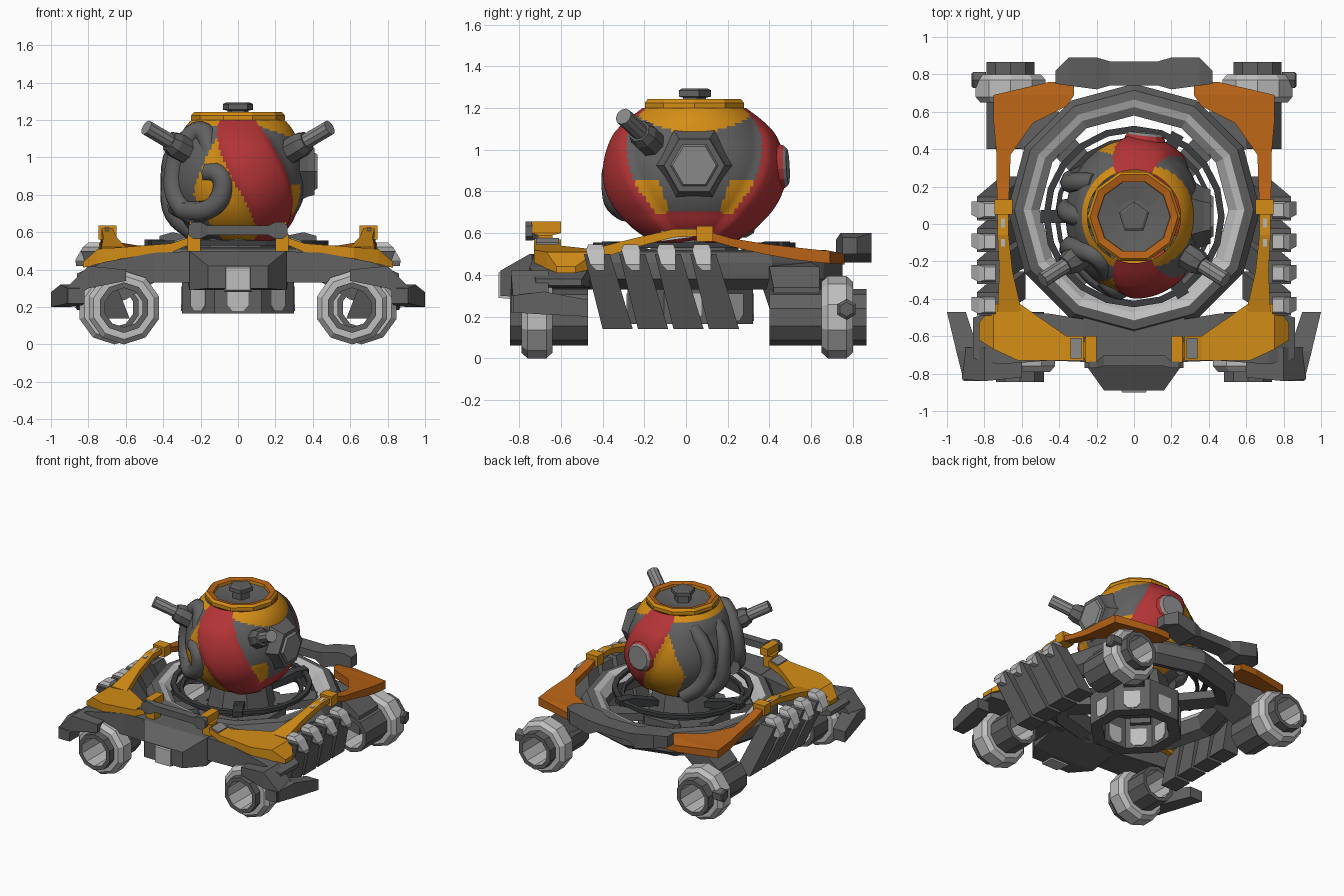
import bpy, bmesh, math
from mathutils import Vector, Matrix

if "Cube" in bpy.data.objects:
    bpy.data.objects.remove(bpy.data.objects["Cube"])

def mat(name, *rgb):
    m = bpy.data.materials.new(name)
    m.diffuse_color = (*rgb, 1)
    m.use_nodes = True
    m.node_tree.nodes["Principled BSDF"].inputs["Base Color"].default_value = m.diffuse_color
    return m

DARK = mat("dark grey", 0.12, 0.12, 0.12)
MID = mat("mid grey", 0.25, 0.25, 0.25)
LIGHT = mat("light grey", 0.52, 0.52, 0.52)
BLACK = mat("near black", 0.045, 0.048, 0.05)
YELLOW = mat("yellow", 0.66, 0.27, 0.008)
ORANGE = mat("orange", 0.48, 0.125, 0.008)
RED = mat("red", 0.45, 0.034, 0.037)
CY = 0.04  # y of the pod axis

def finish(name, bm, mats):
    bmesh.ops.remove_doubles(bm, verts=bm.verts, dist=1e-5)
    bmesh.ops.recalc_face_normals(bm, faces=bm.faces)
    me = bpy.data.meshes.new(name)
    bm.to_mesh(me)
    bm.free()
    for m in mats:
        me.materials.append(m)
    ob = bpy.data.objects.new(name, me)
    bpy.context.collection.objects.link(ob)
    return ob

def lathe(name, profile, n, mats, loc=(0, 0, 0), axis=(0, 0, 1), phase=0.0, closed=False, seg={}, warp=None):
    """Spin (radius, height) points round an axis; seg gives a material slot per profile segment."""
    bm = bmesh.new()
    m = Matrix.Translation(loc) @ Vector((0, 0, 1)).rotation_difference(Vector(axis)).to_matrix().to_4x4()
    rows = []
    for r, h in profile:
        row = []
        for k in range(n):
            a = phase + math.tau * k / n
            q = r + (warp(a, h) if warp and r > 0 else 0)
            row.append(bm.verts.new(m @ Vector((q * math.cos(a), q * math.sin(a), h))))
        rows.append(row)
    if closed:
        rows.append(rows[0])
    for i in range(len(rows) - 1):
        for k in range(n):
            j = (k + 1) % n
            f = bm.faces.new((rows[i][k], rows[i][j], rows[i + 1][j], rows[i + 1][k]))
            f.material_index = seg.get(i, 0)
    return finish(name, bm, mats)

def loft(name, axis, secs, m, sides=(1,), turn=0.0, loc=(0, 0, 0)):
    """Join rectangles (t, a0, a1, b0, b1) along an axis: 0 -> a=y b=z, 1 -> a=x b=z, 2 -> a=x b=y."""
    other = [i for i in range(3) if i != axis]
    for s in sides:
        bm = bmesh.new()
        rows = []
        for t, a0, a1, b0, b1 in secs:
            row = []
            for a, b in ((a0, b0), (a1, b0), (a1, b1), (a0, b1)):
                v = [0, 0, 0]
                v[axis], v[other[0]], v[other[1]] = t, a, b
                v[0] *= s
                row.append(bm.verts.new(Matrix.Rotation(turn, 3, 'Z') @ Vector(v) + Vector(loc)))
            rows.append(row)
        for p, q in zip(rows, rows[1:]):
            for k in range(4):
                bm.faces.new((p[k], p[(k + 1) % 4], q[(k + 1) % 4], q[k]))
        bm.faces.new(rows[0])
        bm.faces.new(rows[-1])
        finish(name, bm, [m])

def smooth(ob, angle=35):
    bpy.ops.object.select_all(action='DESELECT')
    ob.select_set(True)
    bpy.context.view_layer.objects.active = ob
    bpy.ops.object.shade_smooth_by_angle(angle=math.radians(angle))

def hose(name, pts, r, m):
    cu = bpy.data.curves.new(name, 'CURVE')
    cu.dimensions = '3D'
    cu.bevel_depth, cu.bevel_resolution, cu.use_fill_caps, cu.resolution_u = r, 2, True, 4
    sp = cu.splines.new('BEZIER')
    sp.bezier_points.add(len(pts) - 1)
    for bp, p in zip(sp.bezier_points, pts):
        bp.co = p
        bp.handle_left_type = bp.handle_right_type = 'AUTO'
    ob = bpy.data.objects.new(name, cu)
    bpy.context.collection.objects.link(ob)
    bpy.ops.object.select_all(action='DESELECT')
    ob.select_set(True)
    bpy.context.view_layer.objects.active = ob
    bpy.ops.object.convert(target='MESH')
    ob = bpy.context.object
    ob.data.materials.clear()
    ob.data.materials.append(m)
    smooth(ob, 50)

BOTH = (1, -1)

# round pod: slightly flattened sideways, raised helical red bands with yellow and grey between
def band(z):
    return 42 + 48 * max(0, min(1, (z - 0.58) / 0.6)) ** 0.75

def shape(a, z):
    d = abs((math.degrees(a) + 180) % 360 - 180)
    ridge = max(0, min(1, (28 - abs(d - band(z))) / 10)) * max(0, min(1, (1.18 - z) / 0.1))
    return 0.025 * ridge - 0.05 * math.cos(a) ** 2 * max(0, min(1, (1.2 - z) / 0.15, (z - 0.545) / 0.15))

prof = [(0, 0.545)]
for i in range(49):
    a = math.radians(-68 + 123 * i / 48)
    prof.append((0.415 * math.cos(a) ** 0.92, 0.88 + (0.39 if a > 0 else 0.355) * math.sin(a)))
pod = lathe("pod_body", prof, 160, [RED, YELLOW, DARK], (0, CY, 0), warp=shape)
for f in pod.data.polygons:
    x, y, z = f.center
    d, c = abs(math.degrees(math.atan2(y - CY, x))), band(z)
    if abs(d - c) < 23 or (z < 0.71 - 0.03 * d / 60 and d < c):
        f.material_index = 0
    elif d < c:  # grey port surround with yellow corners
        f.material_index = 1 if z > 1.06 + 0.0016 * d or (z < 0.86 and d > 22 + (z - 0.72) * 40) else 2
    else:  # yellow strip, then grey behind the hoses
        f.material_index = 1 if d < 128 - 60 * abs(z - 0.8) and z < 1.1 or z > 1.17 else 2
smooth(pod, 40)

# collar, recessed lid and cap
lathe("pod_collar", [(0.22, 1.17), (0.25, 1.2), (0.25, 1.225), (0.235, 1.243), (0.195, 1.235), (0.19, 1.18)], 10,
      [YELLOW, ORANGE], (0, CY, 0), closed=True, seg={3: 1})
lathe("pod_lid", [(0, 1.19), (0.195, 1.19), (0.195, 1.215), (0.09, 1.2), (0, 1.2)], 10, [DARK], (0, CY, 0))
lathe("pod_cap", [(0, 1.19), (0.06, 1.2), (0.06, 1.25), (0.085, 1.255), (0.085, 1.285), (0.07, 1.293), (0, 1.293)],
      5, [DARK], (0, 0.035, 0), phase=math.pi / 2)

# side hexagon port and rear round port
lathe("side_port", [(0, -0.08), (0.2, -0.08), (0.155, 0.0), (0.145, 0.035), (0.115, 0.035), (0.105, 0.05), (0, 0.05)],
      6, [DARK, MID], (0.375, CY, 0.925), (1, 0, 0), math.pi / 2, seg={4: 1, 5: 1})
lathe("rear_port", [(0, -0.1), (0.14, -0.1), (0.1, 0.0), (0.085, 0.014), (0, 0.014)], 12, [RED, MID],
      (0.06, 0.475, 0.92), (0.1, 1, 0.05), seg={2: 1, 3: 1})

# paired horns on the shoulders
for s in BOTH:
    d = Vector((s * 0.27, -0.17, 0.16)).normalized()
    tip = Vector((s * 0.49, -0.30, 1.16))
    lathe("horn_rod", [(0, -0.3), (0.042, -0.3), (0.042, 0), (0, 0)], 10, [MID], tip, d)
    lathe("horn_socket", [(0, -0.38), (0.07, -0.38), (0.07, -0.2), (0.055, -0.16), (0, -0.16)], 8, [DARK], tip, d)

# hoses on the left side
for pts in ([(-.15, -.26, .92), (-.15, -.24, 1.05), (-.2, -.17, 1.14), (-.28, -.14, 1.08), (-.34, -.12, .93), (-.32, -.16, .76), (-.2, -.25, .67)],
            [(-.16, -.29, .92), (-.1, -.34, .91), (-.08, -.35, .83), (-.13, -.33, .74), (-.24, -.25, .71), (-.33, -.08, .74)],
            [(-.2, .22, 1.12), (-.29, .22, 1.02), (-.34, .22, .88), (-.3, .25, .72), (-.18, .28, .62)],
            [(-.22, .03, 1.13), (-.33, .05, 1.03), (-.36, .08, .85), (-.34, .08, .7), (-.23, .1, .6)]):
    hose("side_hose", pts, 0.056, DARK)

# pedestal, cradle hoops and their clips
lathe("pedestal", [(0, 0.38), (0.24, 0.38), (0.2, 0.58), (0, 0.58)], 8, [DARK], (0, CY, 0))
for r0, r1, z in ((0.45, 0.485, 0.53), (0.40, 0.425, 0.49)):
    lathe("cradle_hoop", [(r0, z), (r1, z), (r1, z + 0.025), (r0, z + 0.025)], 20, [BLACK], (0, CY, 0), closed=True)
for a in (180, 62, -58):
    loft("cradle_clip", 0, [(0.2, -.035, .035, .46, .5), (0.4, -.035, .035, .49, .56), (0.5, -.035, .035, .52, .56)],
         BLACK, turn=math.radians(a), loc=(0, CY, 0))

# chassis ring with bright inner lip, and spokes to the drum
lathe("chassis_ring", [(0.61, 0.33), (0.675, 0.38), (0.675, 0.46), (0.64, 0.51), (0.59, 0.52), (0.55, 0.505), (0.505, 0.45), (0.53, 0.36)],
      12, [DARK, LIGHT], (0, 0.075, 0), phase=math.pi / 2, closed=True, seg={4: 1, 5: 1})
for k in range(4):
    loft("ring_spoke", 0, [(0.2, -.07, .07, .34, .4), (0.58, -.07, .07, .36, .42)], DARK,
         turn=math.pi / 4 + k * math.pi / 2, loc=(0, CY, 0))

# hollow drum underneath with bright windows
lathe("drum", [(0.238, 0.165), (0.325, 0.165), (0.325, 0.4), (0.238, 0.4)], 8, [DARK], (0, 0.02, 0),
      phase=math.pi / 8, closed=True)
for k in range(8):
    loft("drum_window", 2, [(.18, .213, .306, -.03, .03), (.21, .213, .306, -.055, .055), (.31, .213, .306, -.055, .055)],
         LIGHT, turn=k * math.pi / 4, loc=(0, 0.02, 0))

# front chassis: centre block, nose, arms and corner bumpers
loft("front_block", 1, [(-.89, -.16, .16, .3, .42), (-.75, -.26, .26, .29, .5), (-.5, -.27, .27, .34, .5)], DARK)
loft("nose", 1, [(-.9, -.065, .065, .29, .41), (-.79, -.075, .075, .28, .47)], LIGHT)
loft("front_arm", 0, [(.2, -.74, -.52, .33, .5), (.45, -.73, -.48, .33, .49), (.72, -.75, -.46, .34, .44),
                      (.86, -.72, -.5, .35, .38)], DARK, BOTH)
loft("corner_link", 0, [(.6, -.82, -.7, .34, .4), (.8, -.84, -.66, .3, .42), (.92, -.83, -.66, .22, .3)], DARK, BOTH)
loft("corner_bumper", 1, [(-.84, .82, .91, .22, .3), (-.68, .83, .95, .21, .32), (-.47, .9, 1.0, .2, .28)], DARK, BOTH)
loft("front_link", 0, [(-.265, -.77, -.735, .585, .635), (-.24, -.77, -.735, .565, .655), (-.2, -.77, -.735, .565, .655),
                       (-.16, -.76, -.7, .585, .635), (.16, -.76, -.7, .585, .635), (.2, -.77, -.735, .565, .655),
                       (.24, -.77, -.735, .565, .655), (.265, -.77, -.735, .585, .635)], DARK)

# yellow front panels with hinges and rising struts
loft("front_panel", 0, [(.27, -.73, -.6, .53, .57), (.36, -.73, -.6, .49, .54), (.62, -.73, -.42, .46, .52),
                        (.75, -.67, -.43, .43, .51), (.83, -.62, -.53, .41, .44)], YELLOW, BOTH)
loft("front_hinge", 2, [(.48, .2, .27, -.71, -.64), (.59, .2, .27, -.71, -.64), (.6, .2, .26, -.74, -.6),
                        (.655, .2, .26, -.74, -.6)], YELLOW, BOTH)
loft("panel_pad", 0, [(.28, -.72, -.61, .54, .576), (.34, -.72, -.61, .51, .555)], MID, BOTH)
loft("front_strut", 1, [(-.47, .60, .73, .46, .52), (-.25, .65, .72, .53, .575), (-.06, .67, .73, .58, .62),
                        (.06, .67, .73, .585, .62)], YELLOW, BOTH)
loft("strut_slot", 1, [(-.12, .69, .71, .56, .612), (.03, .69, .71, .58, .624)], LIGHT, BOTH)
loft("side_hinge", 1, [(.05, .65, .745, .56, .635), (.13, .65, .745, .56, .635)], YELLOW, BOTH)

# orange rear panels and dark rear beam
loft("rear_panel", 1, [(.1, .67, .73, .57, .61), (.22, .665, .735, .535, .575), (.37, .66, .735, .5, .55),
                       (.54, .54, .75, .47, .53), (.63, .36, .75, .46, .52), (.69, .32, .75, .455, .515),
                       (.76, .32, .45, .45, .5)], ORANGE, BOTH)
loft("rear_beam", 0, [(0, .74, .87, .49, .55), (.13, .74, .87, .49, .55), (.2, .72, .89, .46, .57),
                      (.35, .74, .89, .5, .6), (.42, .75, .82, .5, .58)], DARK, BOTH)
loft("rear_arm", 0, [(.4, .36, .6, .36, .46), (.6, .4, .64, .24, .44), (.72, .42, .64, .2, .34)], DARK, BOTH)

# four round thrusters, open through the middle
for s in BOTH:
    for name, x, y0, y1, m0, m1, z in (("front", .61, -.79, -.64, -.845, -.47, .197), ("rear", .66, .65, .80, .4, .865, .197)):
        lathe(name + "_thruster_ring", [(.12, y0), (.17, y0), (.197, y0 + .03), (.197, y1 - .03), (.17, y1), (.12, y1)],
              10, [LIGHT], (s * x, 0, z), (0, 1, 0), math.pi / 10, closed=True)
        lathe(name + "_thruster_tube", [(.105, m0), (.135, m0), (.135, m1), (.105, m1)], 10, [DARK, LIGHT], (s * x, 0, z),
              (0, 1, 0), math.pi / 10, closed=True, seg={3: 1})
    lathe("rear_thruster_knob", [(0, -.05), (.05, -.05), (.05, .02), (.035, .03), (0, .03)], 6, [DARK],
          (s * .84, .77, .235), (s, 0, 0))

# slanted cooling fins with bright brackets along each side
for k in range(4):
    y = -0.49 + 0.17 * k
    loft("cooling_fin", 2, [(.14, .58, .71, y + .09, y + .235), (.5, .72, .84, y, y + .125)], DARK, BOTH)
    loft("fin_bracket", 2, [(.42, .80, .865, y + .06, y + .1), (.45, .79, .87, y + .03, y + .1),
                            (.52, .74, .83, y + .01, y + .1), (.545, .74, .80, y + .02, y + .09)], LIGHT, BOTH)
